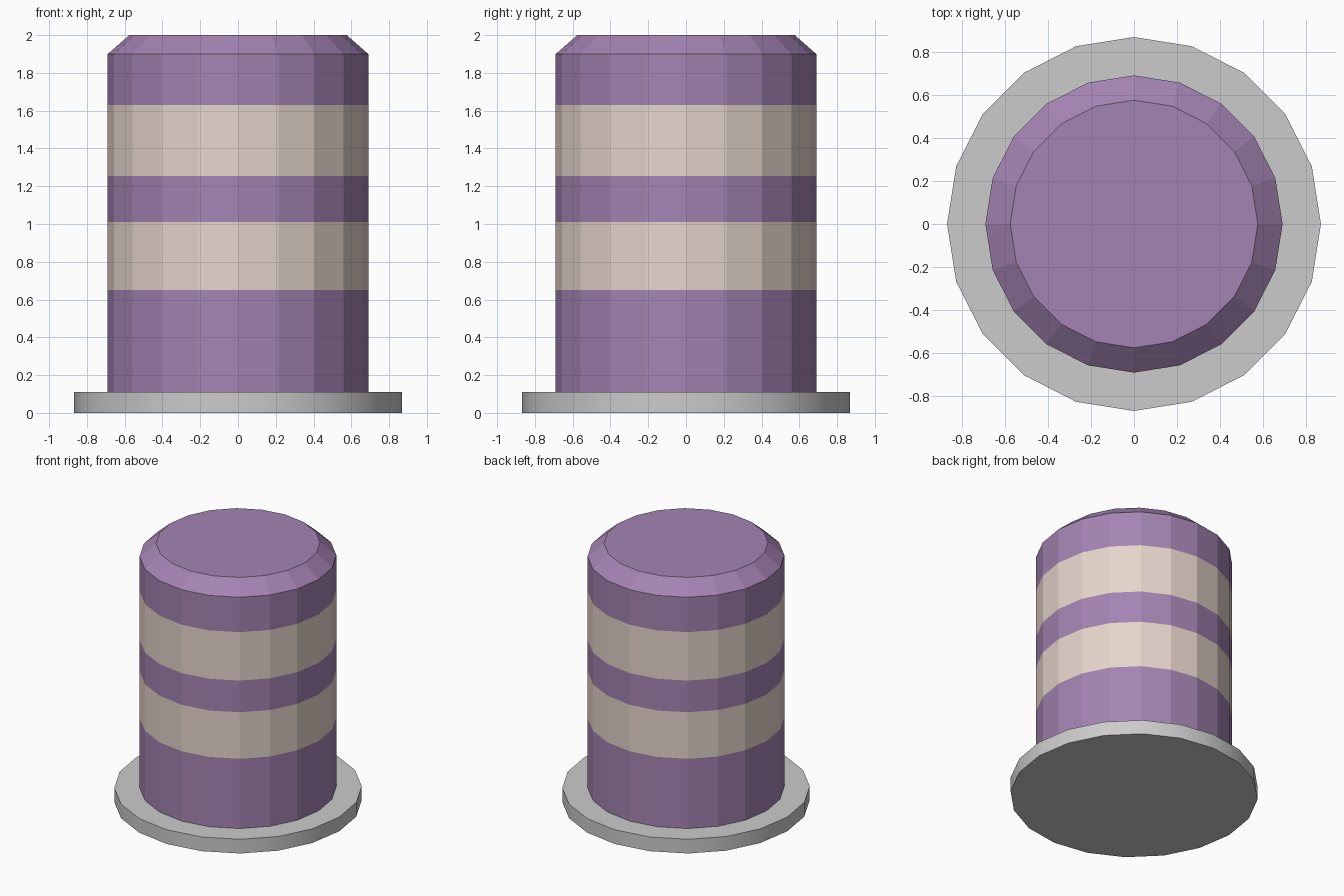
import bpy, bmesh, math

if "Cube" in bpy.data.objects:
    bpy.data.objects.remove(bpy.data.objects["Cube"])

SIDES = 20


def material(name, rgb):
    m = bpy.data.materials.new(name)
    m.diffuse_color = (*rgb, 1.0)
    m.use_nodes = True
    m.node_tree.nodes["Principled BSDF"].inputs["Base Color"].default_value = m.diffuse_color
    return m


def lathe(name, profile, mats=(), bands=(), cap_bottom=True):
    """Spin (radius, z) points into rings; bands gives a material index per strip."""
    bm = bmesh.new()
    rings = [[bm.verts.new((r * math.cos(2 * math.pi * i / SIDES),
                            r * math.sin(2 * math.pi * i / SIDES), z))
              for i in range(SIDES)] for r, z in profile]
    for k, (low, high) in enumerate(zip(rings, rings[1:])):
        for i in range(SIDES):
            j = (i + 1) % SIDES
            face = bm.faces.new((low[i], low[j], high[j], high[i]))
            face.material_index = bands[k] if bands else 0
    bm.faces.new(rings[-1])
    if cap_bottom:
        bm.faces.new(rings[0][::-1])
    mesh = bpy.data.meshes.new(name)
    bm.to_mesh(mesh)
    bm.free()
    for m in mats:
        mesh.materials.append(m)
    obj = bpy.data.objects.new(name, mesh)
    bpy.context.collection.objects.link(obj)
    return obj


purple = material("purple", (0.37, 0.23, 0.45))
cream = material("cream", (0.79, 0.67, 0.60))

# Grey base disc, smooth around its rim
base = lathe("base", [(0.868, 0.0), (0.868, 0.11)])
bpy.context.view_layer.objects.active = base
base.select_set(True)
bpy.ops.object.shade_smooth_by_angle(angle=math.radians(30))

# Striped barrel with chamfered top, flat faceted
R = 0.69
lathe("barrel",
      [(R, 0.11), (R, 0.65), (R, 1.01), (R, 1.255), (R, 1.63), (R, 1.90), (0.575, 2.0)],
      (purple, cream), (0, 1, 0, 1, 0, 0), cap_bottom=False)
